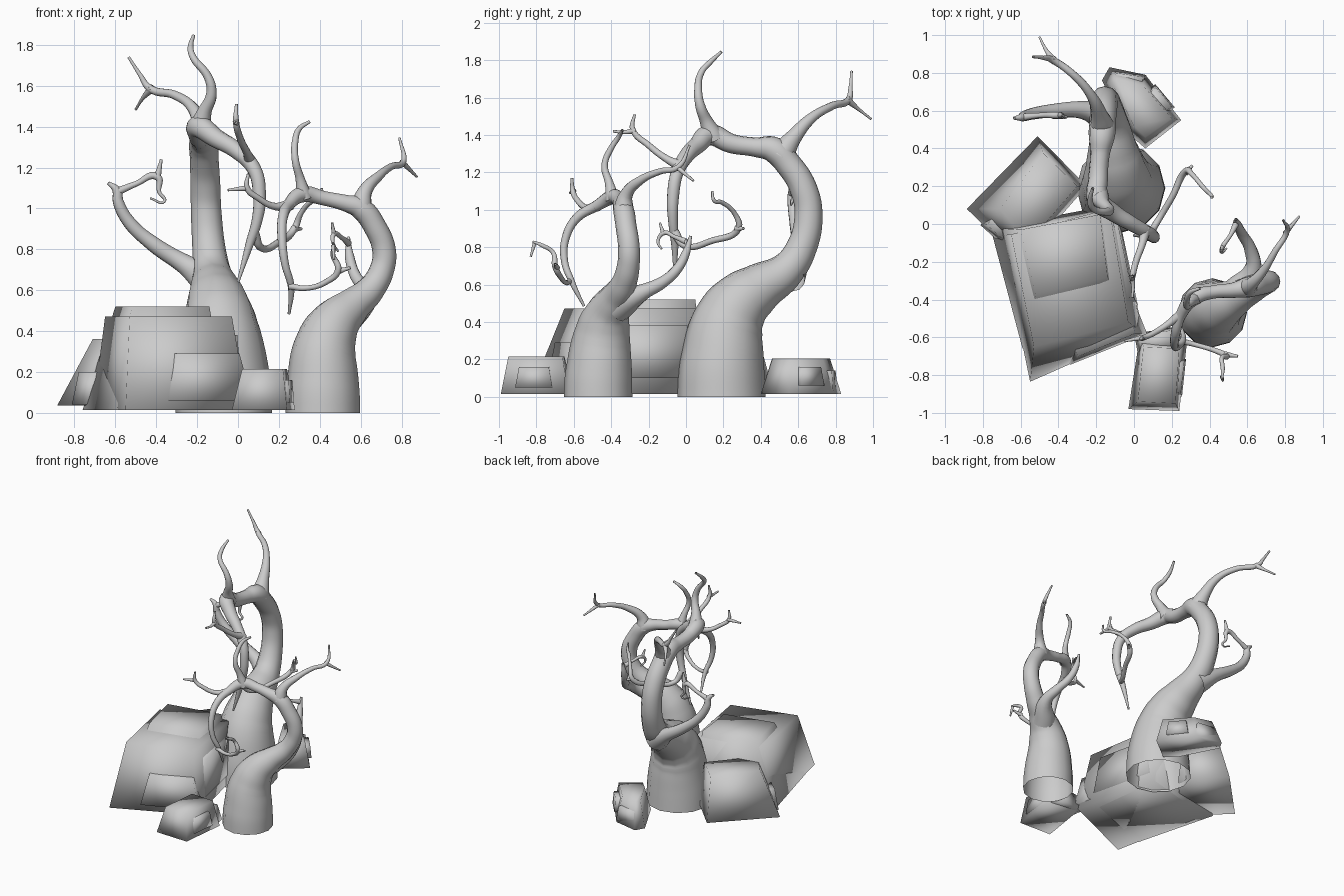
import bpy, bmesh, math

grey = bpy.data.materials.new("plain_grey")
grey.diffuse_color = (0.6, 0.6, 0.6, 1)


def branch(name, pts):
    """Smooth tube through (x, y, z, radius) points, turned into a mesh."""
    cu = bpy.data.curves.new(name + "_path", 'CURVE')
    cu.dimensions = '3D'
    cu.bevel_depth = 1.0
    cu.bevel_resolution = 4
    cu.resolution_u = 7
    sp = cu.splines.new('BEZIER')
    sp.bezier_points.add(len(pts) - 1)
    for bp, (x, y, z, r) in zip(sp.bezier_points, pts):
        bp.co = (x, y, z)
        bp.radius = r
        bp.handle_left_type = bp.handle_right_type = 'AUTO'
    if pts[0][2] == 0:  # trunks leave the ground straight up
        bp, (x, y, z, r) = sp.bezier_points[0], pts[0]
        bp.handle_left_type = bp.handle_right_type = 'FREE'
        bp.handle_left, bp.handle_right = (x, y, -.06), (x, y, .06)
    sp.radius_interpolation = 'CARDINAL'
    tmp = bpy.data.objects.new(name + "_tmp", cu)
    bpy.context.collection.objects.link(tmp)
    bpy.context.view_layer.update()
    dg = bpy.context.evaluated_depsgraph_get()
    me = bpy.data.meshes.new_from_object(tmp.evaluated_get(dg))
    bpy.data.objects.remove(tmp)
    me.name = name
    me.materials.clear()
    me.materials.append(grey)
    for p in me.polygons:
        p.use_smooth = True
        p.material_index = 0
    ob = bpy.data.objects.new(name, me)
    bpy.context.collection.objects.link(ob)
    return ob


def rock(name, low, high, z0, z1):
    """Tapered block between a lower and an upper outline."""
    bm = bmesh.new()
    a = [bm.verts.new((x, y, z0)) for x, y in low]
    b = [bm.verts.new((x, y, z1)) for x, y in high]
    n = len(a)
    bm.faces.new(a[::-1])
    bm.faces.new(b)
    for i in range(n):
        j = (i + 1) % n
        bm.faces.new((a[i], a[j], b[j], b[i]))
    bmesh.ops.recalc_face_normals(bm, faces=bm.faces)
    me = bpy.data.meshes.new(name)
    for f in bm.faces:
        f.smooth = True
    bm.to_mesh(me)
    bm.free()
    me.materials.append(grey)
    ob = bpy.data.objects.new(name, me)
    bpy.context.collection.objects.link(ob)


def rect(cx, cy, w, d, deg):
    c, s = math.cos(math.radians(deg)), math.sin(math.radians(deg))
    return [(cx + u * w / 2 * c - v * d / 2 * s, cy + u * w / 2 * s + v * d / 2 * c)
            for u, v in ((-1, -1), (1, -1), (1, 1), (-1, 1))]


def lump(name, cx, cy, w, d, deg, z0, z1, taper=0.7):
    rock(name, rect(cx, cy, w, d, deg), rect(cx, cy, w * taper, d * taper, deg), z0, z1)


# Large tree: trunk bends back, then arches forward and hangs down
branch("large_trunk", [
    (-.07, .19, 0, .236), (-.07, .195, .2, .222), (-.085, .228, .4, .192), (-.095, .29, .5, .166),
    (-.11, .39, .58, .135), (-.125, .53, .67, .1), (-.14, .61, .78, .083), (-.155, .655, .97, .075),
    (-.16, .625, 1.12, .073), (-.165, .55, 1.24, .07), (-.17, .47, 1.32, .07), (-.18, .37, 1.335, .052),
    (-.19, .24, 1.355, .052), (-.19, .13, 1.4, .056), (-.11, .06, 1.345, .047), (-.01, .0, 1.285, .04),
    (.08, -.05, 1.19, .035), (.105, -.07, 1.06, .032), (.095, -.07, .95, .027), (.055, -.06, .82, .02),
    (0, -.06, .64, .007)])
branch("large_back_branch", [
    (-.165, .5, 1.28, .072), (-.18, .57, 1.38, .046), (-.22, .67, 1.49, .028), (-.31, .78, 1.555, .021),
    (-.435, .87, 1.59, .018), (-.48, .88, 1.655, .011), (-.535, .885, 1.74, .007)])
branch("large_back_twig", [(-.42, .86, 1.59, .02), (-.465, .92, 1.54, .01), (-.5, .99, 1.485, .006)])
branch("large_top_branch", [
    (-.19, .15, 1.38, .058), (-.165, .11, 1.47, .036), (-.13, .075, 1.56, .026), (-.145, .065, 1.64, .021),
    (-.22, .085, 1.74, .017), (-.232, .13, 1.79, .014), (-.218, .19, 1.845, .008)])
branch("large_front_branch", [
    (.06, -.02, 1.23, .03), (.045, -.1, 1.27, .02), (.01, -.2, 1.345, .017), (-.01, -.285, 1.43, .015),
    (-.008, -.275, 1.51, .007)])
branch("large_front_twig", [(-.01, -.27, 1.425, .016), (-.005, -.33, 1.415, .01), (-.01, -.39, 1.42, .007)])
branch("large_curled_branch", [
    (.08, -.06, .88, .024), (.11, -.01, .81, .018), (.2, .14, .835, .017), (.275, .28, .9, .018),
    (.31, .26, .98, .013), (.37, .19, 1.04, .012), (.41, .15, 1.05, .01), (.41, .14, 1.1, .006)])
branch("large_curled_twig", [(.27, .27, .9, .018), (.31, .31, .9, .007)])
branch("large_left_branch", [
    (-.13, .55, .64, .09), (-.25, .6, .72, .052), (-.42, .6, .83, .038), (-.53, .585, .93, .032),
    (-.585, .57, 1.03, .027), (-.595, .565, 1.09, .021), (-.635, .56, 1.125, .009)])
branch("large_left_hook", [
    (-.595, .565, 1.08, .02), (-.5, .575, 1.12, .014), (-.395, .575, 1.155, .018), (-.385, .57, 1.08, .01),
    (-.36, .565, 1.035, .007), (-.43, .56, 1.05, .005)])
branch("large_left_twig", [(-.395, .575, 1.15, .017), (-.375, .575, 1.24, .007)])

# Small tree: trunk leans right, then arches left and hangs down
branch("small_trunk", [
    (.415, -.47, 0, .183), (.415, -.465, .15, .176), (.425, -.45, .32, .153), (.47, -.425, .43, .127),
    (.555, -.38, .52, .092), (.645, -.335, .6, .071), (.7, -.31, .69, .061), (.715, -.305, .79, .058),
    (.67, -.32, .91, .056), (.6, -.335, 1.0, .055), (.53, -.35, 1.025, .042), (.42, -.36, 1.05, .036),
    (.32, -.39, 1.07, .04), (.25, -.48, 1.02, .029), (.22, -.58, .96, .025), (.215, -.64, .86, .022),
    (.23, -.65, .73, .019), (.26, -.61, .615, .016), (.25, -.545, .485, .007)])
branch("small_right_branch", [
    (.6, -.335, .99, .056), (.62, -.32, 1.08, .036), (.69, -.24, 1.16, .023), (.75, -.14, 1.205, .017),
    (.81, -.04, 1.23, .014), (.79, .02, 1.345, .006)])
branch("small_right_twig", [(.8, -.05, 1.23, .014), (.875, .04, 1.155, .006)])
branch("small_top_branch", [
    (.325, -.39, 1.05, .04), (.305, -.41, 1.14, .024), (.28, -.435, 1.24, .018), (.28, -.4, 1.33, .016),
    (.3, -.36, 1.39, .013), (.35, -.34, 1.425, .008)])
branch("small_left_branch", [
    (.26, -.47, 1.02, .028), (.18, -.53, 1.01, .018), (.1, -.58, 1.05, .015), (.045, -.605, 1.1, .014),
    (.05, -.61, 1.17, .007)])
branch("small_left_twig", [(.05, -.6, 1.1, .014), (-.05, -.62, 1.09, .006)])
branch("small_low_branch", [
    (.25, -.62, .62, .016), (.33, -.64, .61, .013), (.43, -.67, .64, .014), (.49, -.7, .7, .016),
    (.465, -.71, .77, .012), (.47, -.77, .81, .011), (.465, -.82, .83, .006)])
branch("small_low_twig", [(.48, -.69, .69, .016), (.55, -.7, .71, .007)])
branch("small_end_twig", [(.465, -.81, .82, .01), (.47, -.83, .75, .006)])
branch("small_back_branch", [
    (.54, -.37, .48, .085), (.63, -.24, .555, .048), (.615, -.13, .61, .033), (.57, -.05, .68, .027),
    (.545, .0, .77, .022), (.54, .025, .86, .008)])
branch("small_back_hook", [
    (.54, .0, .83, .017), (.51, -.06, .855, .011), (.47, -.12, .875, .012), (.465, -.15, .83, .008),
    (.49, -.13, .79, .005)])
branch("small_back_twig", [(.47, -.12, .87, .012), (.46, -.14, .93, .006)])

# Large rock with raised crown and slabs
rock("large_rock", [(-.71, -.06), (-.55, -.835), (.05, -.57), (-.11, .1)],
     [(-.65, -.055), (-.53, -.65), (-.03, -.52), (-.13, .08)], .015, .472)
rock("large_rock_crown", [(-.76, -.02), (-.59, -.66), (-.05, -.45), (-.12, .1)],
     [(-.6, -.03), (-.52, -.37), (-.14, -.28), (-.18, .05)], .015, .52)
lump("large_rock_front_slab", -.17, -.575, .44, .19, 22, .06, .29, .74)
lump("large_rock_side_slab", -.1, -.2, .14, .5, 12, .1, .38, .8)

# Left rock
rock("left_rock", [(-.885, .08), (-.6, -.2), (-.25, .2), (-.51, .465)],
     [(-.71, .08), (-.56, -.1), (-.3, .2), (-.48, .375)], .035, .362)
lump("left_rock_slab", -.7, .0, .16, .16, -42, .04, .2, .7)

# Front rock
rock("front_rock", [(-.03, -.98), (.24, -.99), (.28, -.63), (.03, -.6)],
     [(.02, -.94), (.22, -.95), (.24, -.66), (.05, -.65)], .015, .215)
lump("front_rock_slab", .155, -.91, .17, .14, -3, .04, .13, .7)
lump("front_rock_side_slab", .225, -.81, .08, .2, -6, .05, .16, .8)
lump("front_rock_back_slab", .13, -.62, .24, .12, 10, .02, .14, .75)

# Back rock
rock("back_rock", [(-.17, .76), (-.02, .47), (.06, .4), (.25, .55), (.06, .79), (-.13, .83)],
     [(-.11, .73), (0, .52), (.06, .46), (.2, .56), (.05, .73), (-.09, .77)], .015, .205)
lump("back_rock_slab", .13, .65, .16, .09, -50, .06, .16, .8)
lump("back_rock_end_slab", -.03, .75, .18, .1, -8, .03, .14, .8)
